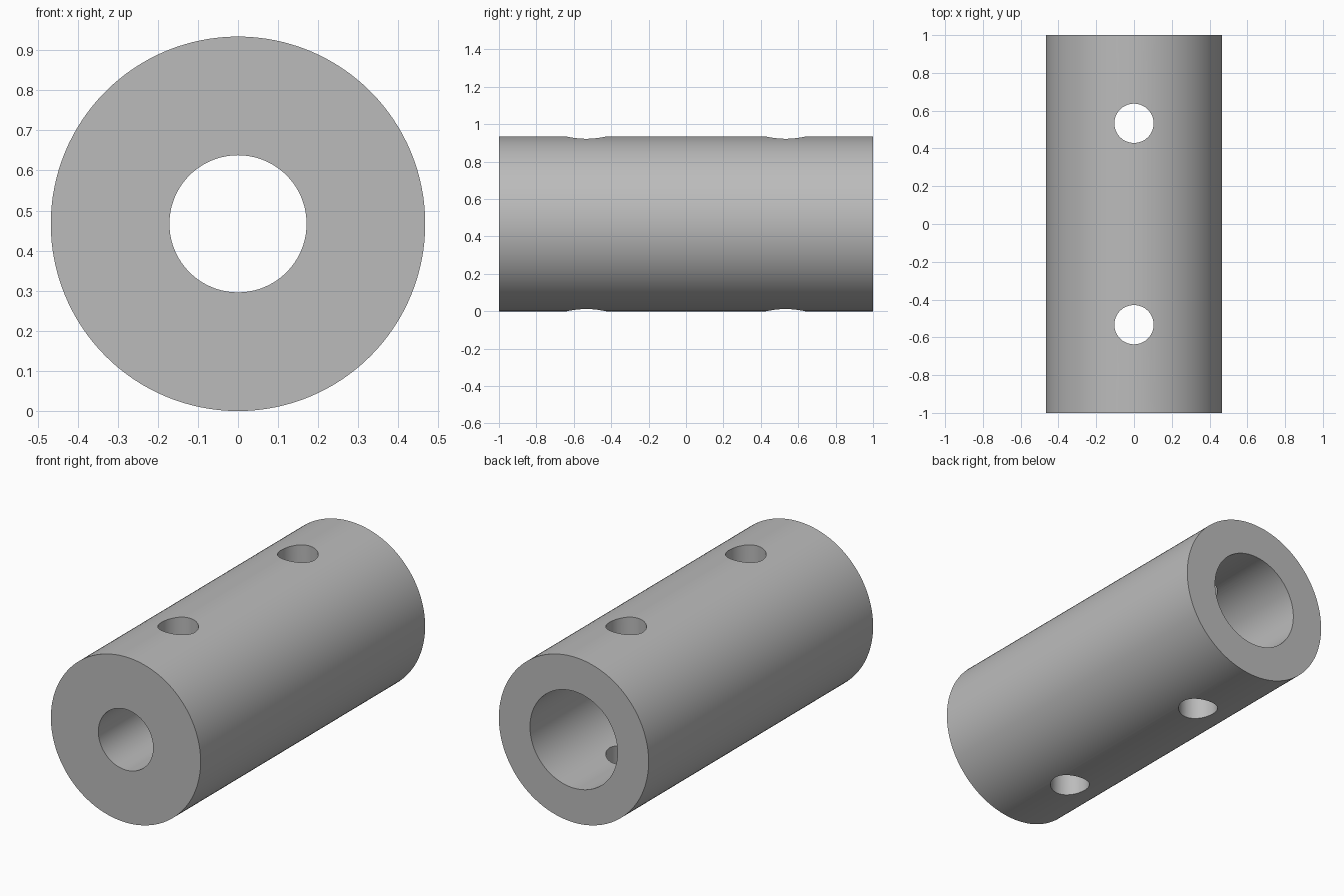
import bpy, bmesh, math

if "Cube" in bpy.data.objects:
    bpy.data.objects.remove(bpy.data.objects["Cube"])

R = 0.467            # outer radius, also axis height
SMALL, LARGE = 0.171, 0.273   # front and back bore radii
STEP_Y = 0.0         # where the bore changes size
HOLE_R, HOLE_Y = 0.104, 0.533
SEGS = 128


def lathe(name, profile):
    """Revolve a closed (radius, y) profile around the sleeve axis."""
    bm = bmesh.new()
    rings = []
    for i in range(SEGS):
        a = 2 * math.pi * i / SEGS
        rings.append([bm.verts.new((r * math.cos(a), y, R + r * math.sin(a)))
                      for r, y in profile])
    n = len(profile)
    for i in range(SEGS):
        p, q = rings[i], rings[(i + 1) % SEGS]
        for j in range(n):
            k = (j + 1) % n
            bm.faces.new((p[j], p[k], q[k], q[j]))
    bmesh.ops.recalc_face_normals(bm, faces=bm.faces)
    mesh = bpy.data.meshes.new(name)
    bm.to_mesh(mesh)
    bm.free()
    obj = bpy.data.objects.new(name, mesh)
    bpy.context.collection.objects.link(obj)
    return obj


# Sleeve with a stepped bore: narrow at the front, wide at the back
sleeve = lathe("coupling_sleeve", [
    (R, -1), (R, 1), (LARGE, 1), (LARGE, STEP_Y), (SMALL, STEP_Y), (SMALL, -1)])

grey = bpy.data.materials.new("plain grey")
grey.diffuse_color = (0.5, 0.5, 0.5, 1)
grey.use_nodes = True
grey.node_tree.nodes["Principled BSDF"].inputs["Base Color"].default_value = grey.diffuse_color
sleeve.data.materials.append(grey)

# Two vertical pin holes through both walls
cutters = []
for side in (-1, 1):
    bpy.ops.mesh.primitive_cylinder_add(
        vertices=64, radius=HOLE_R, depth=1.4, location=(0, side * HOLE_Y, R))
    cutter = bpy.context.object
    cutter.name = "pin_hole_cutter"
    cutter.hide_render = True
    cutter.data.materials.append(grey)
    cutters.append(cutter)
    mod = sleeve.modifiers.new("pin_hole", "BOOLEAN")
    mod.operation = "DIFFERENCE"
    mod.solver = "EXACT"
    mod.object = cutter

# Apply the cuts, then smooth the curved walls and keep the rims crisp
bpy.ops.object.select_all(action="DESELECT")
sleeve.select_set(True)
bpy.context.view_layer.objects.active = sleeve
for mod in list(sleeve.modifiers):
    bpy.ops.object.modifier_apply(modifier=mod.name)
for cutter in cutters:
    bpy.data.objects.remove(cutter)
bpy.ops.object.shade_smooth_by_angle(angle=math.radians(30))
